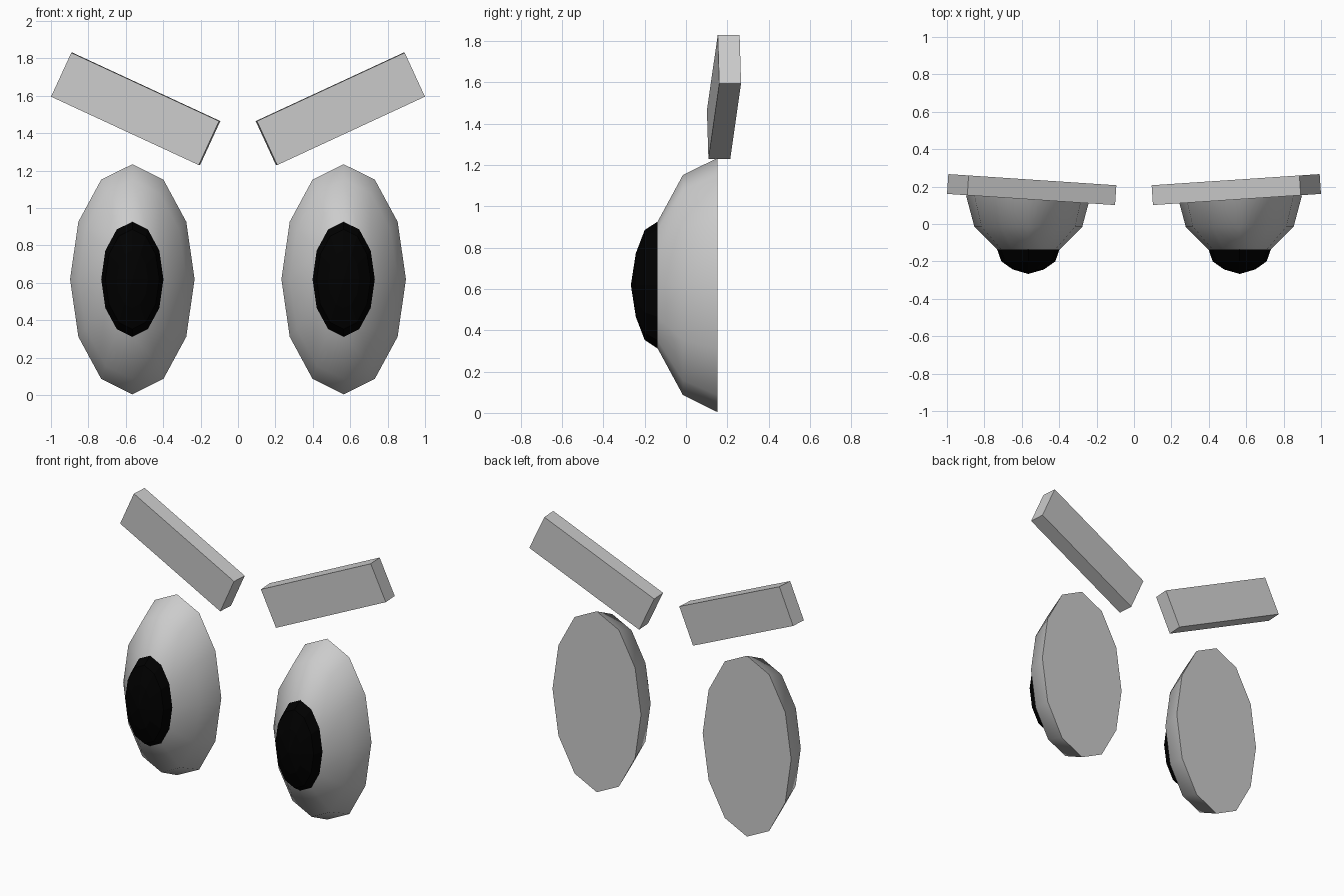
import bpy, bmesh, math
from mathutils import Vector

if "Cube" in bpy.data.objects:
    bpy.data.objects.remove(bpy.data.objects["Cube"])

SIDES = 12
EYE_X, EYE_Z = 0.565, 0.619
RX, RZ = 0.333, 0.615          # half width and half height of an eye

black = bpy.data.materials.new("black")
black.diffuse_color = (0.0, 0.0, 0.0, 1)
black.use_nodes = True
black.node_tree.nodes["Principled BSDF"].inputs["Base Color"].default_value = black.diffuse_color


def dome(name, cx, profile, tip=None, back=False, smooth=False, mat=None):
    """Elliptical rings (scale, y) stacked along y, with optional tip and back cap."""
    bm = bmesh.new()
    rings = []
    for s, y in profile:
        rings.append([bm.verts.new((cx + RX * s * math.sin(2 * math.pi * i / SIDES), y,
                                    EYE_Z + RZ * s * math.cos(2 * math.pi * i / SIDES)))
                      for i in range(SIDES)])
    for a, b in zip(rings, rings[1:]):
        for i in range(SIDES):
            j = (i + 1) % SIDES
            bm.faces.new((a[i], a[j], b[j], b[i])).smooth = smooth
    if tip is not None:
        t = bm.verts.new((cx, tip, EYE_Z))
        for i in range(SIDES):
            bm.faces.new((rings[-1][i], rings[-1][(i + 1) % SIDES], t))
    if back:
        bm.faces.new(rings[0])
    bmesh.ops.recalc_face_normals(bm, faces=bm.faces)
    # make sure the shell faces outward (first side face points away from the axis)
    bm.faces.ensure_lookup_table()
    f = bm.faces[0]
    if f.normal.dot(f.calc_center_median() - Vector((cx, 0.15, EYE_Z))) < 0:
        bmesh.ops.reverse_faces(bm, faces=bm.faces)
    me = bpy.data.meshes.new(name)
    bm.to_mesh(me)
    bm.free()
    if mat:
        me.materials.append(mat)
    ob = bpy.data.objects.new(name, me)
    bpy.context.collection.objects.link(ob)


def brow(name, side):
    """Slanted box, outer end raised and set back."""
    bpy.ops.mesh.primitive_cube_add(size=1, location=(side * 0.547, 0.184, 1.53))
    ob = bpy.context.object
    ob.name = name
    ob.scale = (0.872, 0.106, 0.259)
    ob.rotation_euler = (0, -side * math.radians(24.8), side * math.radians(3.8))


for label, side in (("left", -1), ("right", 1)):
    # eyeball: half ellipsoid with flat back, cut off where the pupil begins
    dome(label + "_eyeball", side * EYE_X,
         [(1, 0.152), (0.866, -0.015), (0.5, -0.137)], back=True, smooth=True)
    # pupil: black cap
    dome(label + "_pupil", side * EYE_X,
         [(0.5, -0.137), (0.433, -0.2), (0.25, -0.243)], tip=-0.267, mat=black)
    # eyebrow
    brow(label + "_eyebrow", side)
